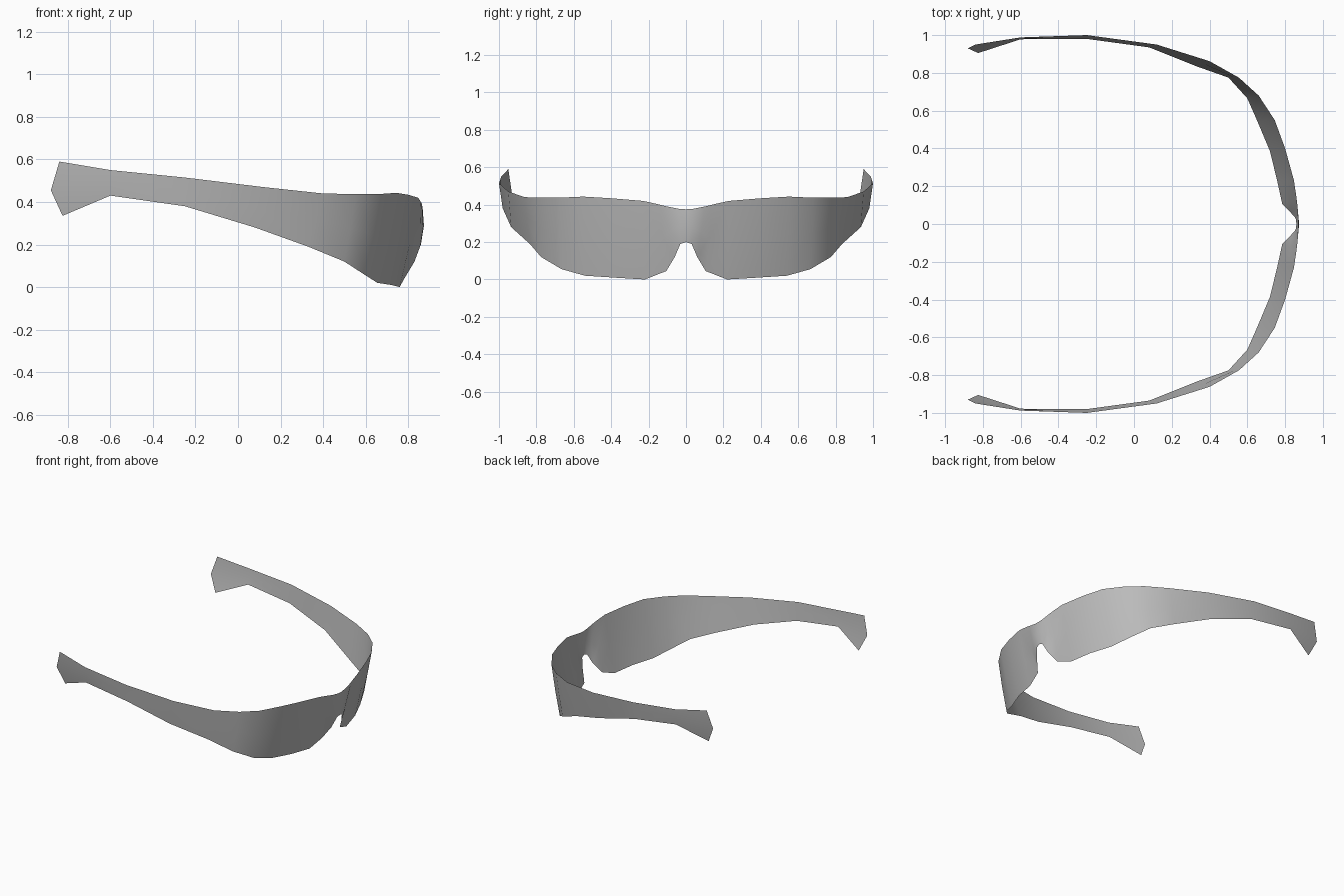
import bpy
import bmesh
from mathutils import Vector

cube = bpy.data.objects.get("Cube")
if cube:
    bpy.data.objects.remove(cube, do_unlink=True)


def make_material(name, colour):
    material = bpy.data.materials.new(name)
    material.use_nodes = True
    material.diffuse_color = colour
    material.node_tree.nodes["Principled BSDF"].inputs["Base Color"].default_value = colour
    return material


# Upper and lower rim of one half, from nose bridge to ear tip
nose_and_lens = [
    ((.868, 0, .375), (.86, 0, .2)),
    ((.867, .04, .378), (.856, .03, .19)),
    ((.865, .1, .39), (.83, .06, .12)),
    ((.86, .14, .4), (.785, .105, .045)),
    ((.847, .23, .42), (.76, .22, 0)),
    ((.8, .4, .434), (.72, .385, .01)),
    ((.745, .55, .443), (.655, .54, .02)),
    ((.66, .68, .437), (.6, .665, .055)),
    ((.555, .775, .437), (.5, .775, .12)),
]
temple = [
    ((.4, .862, .44), (.33, .835, .19)),
    ((.12, .95, .47), (.08, .935, .28)),
    ((-.25, 1, .515), (-.25, .98, .38)),
    ((-.6, .988, .55), (-.6, .978, .43)),
    ((-.84, .95, .59), (-.825, .905, .335)),
]
ear_tip_point = Vector((-.88, .93, .455))


def build_half_shell(bm, stations):
    """Skin the rims with a middle row that bulges outward over the lens."""
    rows = []
    last = len(stations) - 1
    for index, (upper, lower) in enumerate(stations):
        upper, lower = Vector(upper), Vector(lower)
        middle = (upper + lower) / 2
        bulge = 1 + .012 * max(0, 1 - index / 10)
        middle.x *= bulge
        middle.y *= bulge
        if index == last:
            middle = ear_tip_point
        rows.append([bm.verts.new(point) for point in (lower, middle, upper)])
    for near, far in zip(rows, rows[1:]):
        for level in range(2):
            bm.faces.new((near[level], far[level], far[level + 1], near[level + 1]))


# Wraparound lens and temples as one thin sheet
mesh = bpy.data.meshes.new("wraparound_glasses")
bm = bmesh.new()
build_half_shell(bm, nose_and_lens + temple)
bm.to_mesh(mesh)
bm.free()

glasses = bpy.data.objects.new("wraparound_glasses", mesh)
bpy.context.collection.objects.link(glasses)
mesh.materials.append(make_material("plain grey", (.5, .5, .5, 1)))
mesh.shade_smooth()

# Opposite half
mirror = glasses.modifiers.new("other_half", "MIRROR")
mirror.use_axis = (False, True, False)
mirror.use_clip = True
mirror.merge_threshold = .001
